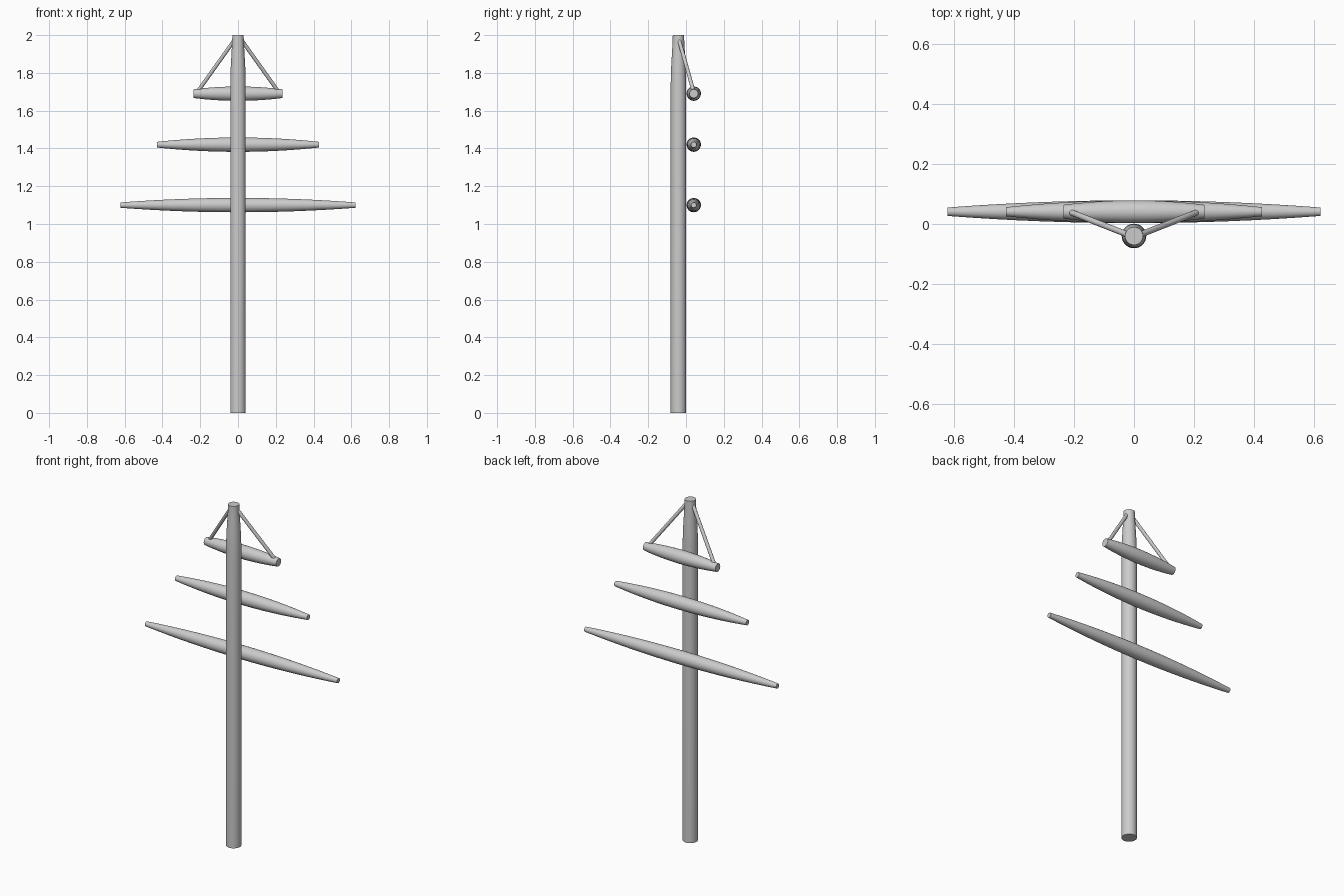
import bpy, bmesh, math
from mathutils import Vector, Matrix

if "Cube" in bpy.data.objects:
    bpy.data.objects.remove(bpy.data.objects["Cube"])


def lathe(name, profile, matrix, sides=32):
    """Closed round solid from (radius, height) points along local z."""
    bm = bmesh.new()
    rings = []
    for r, z in profile:
        rings.append([bm.verts.new((r * math.cos(2 * math.pi * i / sides),
                                    r * math.sin(2 * math.pi * i / sides), z))
                      for i in range(sides)])
    for a, b in zip(rings, rings[1:]):
        for i in range(sides):
            j = (i + 1) % sides
            bm.faces.new((a[i], a[j], b[j], b[i]))
    bm.faces.new(rings[0][::-1])
    bm.faces.new(rings[-1])
    bm.transform(matrix)
    mesh = bpy.data.meshes.new(name)
    bm.to_mesh(mesh)
    bm.free()
    ob = bpy.data.objects.new(name, mesh)
    bpy.context.collection.objects.link(ob)
    bpy.context.view_layer.objects.active = ob
    ob.select_set(True)
    bpy.ops.object.shade_smooth_by_angle(angle=math.radians(35))
    ob.select_set(False)
    return ob


# Mast, tapering near its head
lathe("mast", [(0.041, 0), (0.041, 1.74), (0.039, 1.82), (0.034, 1.91),
               (0.031, 1.96), (0.03, 2.0)], Matrix.Translation((0, -0.04, 0)))

# Three yards behind the mast, swelling in the middle
for name, z, half, tip in (("lower_yard", 1.10, 0.623, 0.014),
                           ("middle_yard", 1.42, 0.428, 0.015),
                           ("upper_yard", 1.69, 0.235, 0.023)):
    steps = 16
    profile = []
    for i in range(steps + 1):
        t = 2 * i / steps - 1
        profile.append((0.038 - (0.038 - tip) * t * t, half * t))
    lathe(name, profile,
          Matrix.Translation((0, 0.041, z)) @ Matrix.Rotation(math.pi / 2, 4, 'Y'))

# Stays from the mast head down to the upper yard ends
for side, s in (("left", -1), ("right", 1)):
    low, top = Vector((s * 0.218, 0.042, 1.695)), Vector((s * 0.02, -0.036, 1.972))
    d = top - low
    lathe(side + "_stay", [(0.01, 0), (0.01, d.length)],
          Matrix.Translation(low) @ d.to_track_quat('Z', 'Y').to_matrix().to_4x4(), 16)
